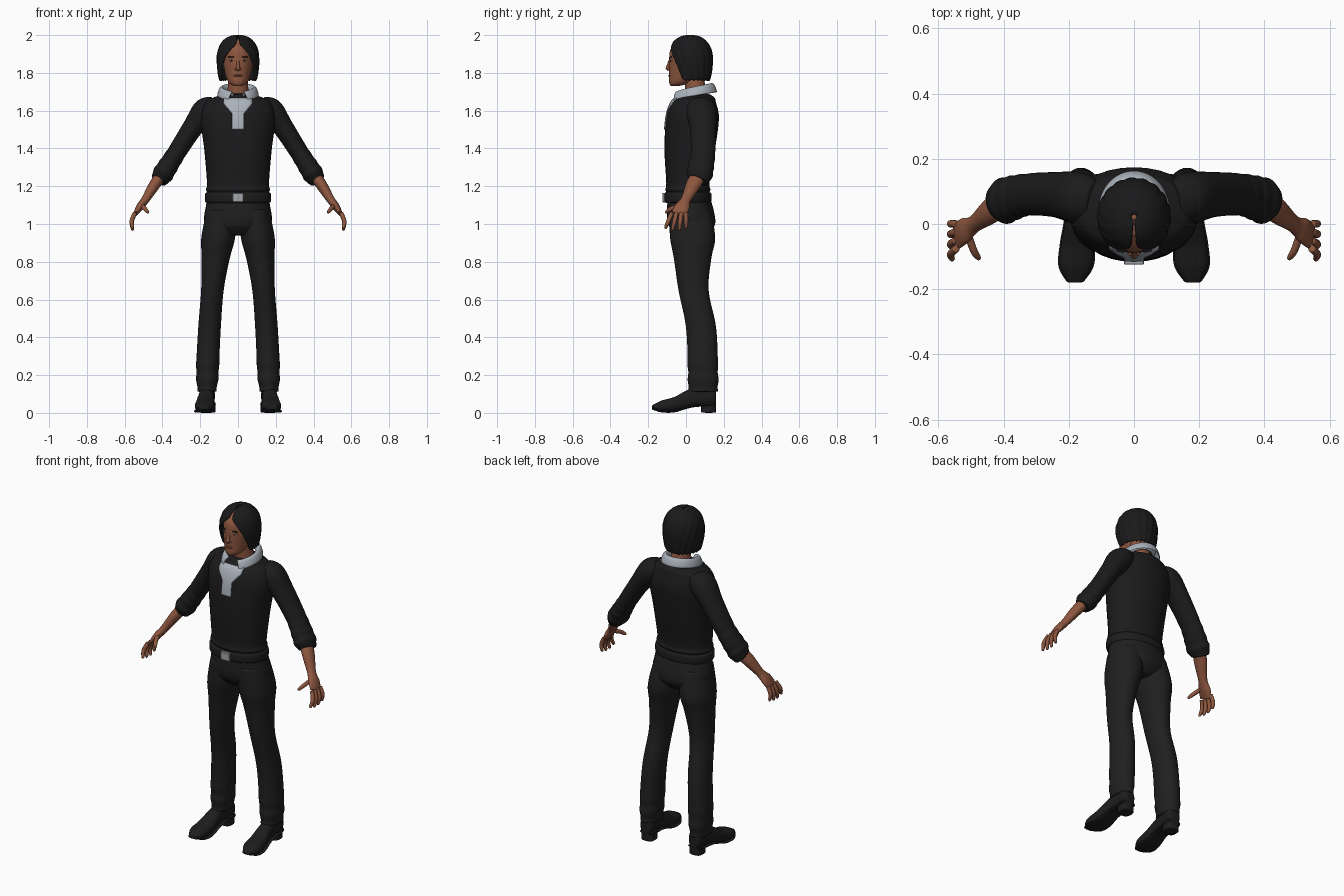
import bpy, bmesh, math
from mathutils import Vector

if "Cube" in bpy.data.objects:
    bpy.data.objects.remove(bpy.data.objects["Cube"], do_unlink=True)

X, Y, Z = Vector((1, 0, 0)), Vector((0, 1, 0)), Vector((0, 0, 1))


def material(name, red, green, blue):
    mat = bpy.data.materials.new(name)
    mat.use_nodes = True
    mat.diffuse_color = (red, green, blue, 1)
    shader = mat.node_tree.nodes["Principled BSDF"]
    shader.inputs["Base Color"].default_value = mat.diffuse_color
    shader.inputs["Roughness"].default_value = .8
    return mat


SWEATER = material("sweater black", .011, .011, .012)
TROUSER = material("trouser black", .014, .014, .014)
HAIR = material("hair black", .01, .01, .011)
SHOE = material("shoe black", .012, .012, .012)
SKIN = material("skin brown", .27, .095, .05)
LIP = material("lip brown", .2, .06, .04)
SHIRT = material("shirt grey", .4, .44, .49)
METAL = material("buckle grey", .36, .38, .41)
EYE = material("eye white", .42, .36, .33)
IRIS = material("iris dark", .03, .015, .01)


def finish(name, bm, mat, mirror=False, solid=0, subsurf=0, smooth=True):
    bmesh.ops.recalc_face_normals(bm, faces=bm.faces)
    for face in bm.faces:
        face.smooth = smooth
    mesh = bpy.data.meshes.new(name)
    bm.to_mesh(mesh)
    bm.free()
    mesh.materials.append(mat)
    ob = bpy.data.objects.new(name, mesh)
    bpy.context.collection.objects.link(ob)
    if mirror:
        ob.modifiers.new("Mirror", "MIRROR").use_mirror_merge = False
    if solid:
        thicken = ob.modifiers.new("Thickness", "SOLIDIFY")
        thicken.thickness, thicken.offset = solid, 0
    if subsurf:
        soften = ob.modifiers.new("Soften", "SUBSURF")
        soften.levels = soften.render_levels = subsurf
    return ob


def spline(keys, steps=8):
    """Smooth curve through key tuples of any length."""
    keys = [Vector(key) for key in keys]
    ends = [keys[0]] + keys + [keys[-1]]
    points = []
    for before, a, b, after in zip(ends, ends[1:], ends[2:], ends[3:]):
        for i in range(steps):
            t = i / steps
            pull_a, pull_b = (b - before) / 2, (after - a) / 2
            points.append(a + pull_a * t + (3 * (b - a) - 2 * pull_a - pull_b) * t * t
                          + (2 * (a - b) + pull_a + pull_b) * t ** 3)
    return points + [keys[-1]]


def loft(name, sections, mat, mirror=False, sides=16, square=1.0):
    """Skin a row of elliptical sections, each (centre, u axis, v axis)."""
    bm = bmesh.new()
    rows = []
    for centre, u, v in sections:
        row = []
        for i in range(sides):
            turn = math.tau * i / sides
            s, t = (math.copysign(abs(w) ** square, w) for w in (math.cos(turn), math.sin(turn)))
            row.append(bm.verts.new(centre + (u * s + v * t) * 1.02))
        rows.append(row)
    for a, b in zip(rows, rows[1:]):
        for i in range(sides):
            bm.faces.new((a[i], a[i - 1], b[i - 1], b[i]))
    bm.faces.new(rows[0])
    bm.faces.new(rows[-1])
    return finish(name, bm, mat, mirror, subsurf=1)


def no_fold(z):
    return 1


def column(name, keys, mat, centre_x=None, square=.95, fold=no_fold):
    """Level sections (z, y, half width, half depth); a pair if centre_x is given."""
    sections = []
    for z, y, width, depth in spline(keys):
        x = centre_x(z) if centre_x else 0
        sections.append((Vector((x, y, z)), X * width * fold(z), Y * depth * fold(z)))
    return loft(name, sections, mat, bool(centre_x), square=square)


def limb(name, keys, mat, mirror=True, sides=16, fold=no_fold):
    """Sections across a path: (x, y, z, radius along y, other radius)."""
    path = spline(keys)
    sections = []
    for i, point in enumerate(path):
        along = Vector((path[min(i + 1, len(path) - 1)] - path[max(i - 1, 0)])[:3]).normalized()
        u = (Y - along * Y.dot(along)).normalized()
        size = fold(point[2])
        sections.append((Vector(point[:3]), u * point[3] * size, along.cross(u) * point[4] * size))
    return loft(name, sections, mat, mirror, sides)


def blob(name, centre, size, mat, mirror=False):
    bm = bmesh.new()
    bmesh.ops.create_uvsphere(bm, u_segments=16, v_segments=10, radius=1)
    bmesh.ops.scale(bm, vec=size, verts=bm.verts)
    bmesh.ops.translate(bm, vec=centre, verts=bm.verts)
    return finish(name, bm, mat, mirror)


def sheet(name, rows, mat, solid=0, subsurf=0):
    """Join rows of points into an open surface."""
    bm = bmesh.new()
    grid = [[bm.verts.new(point) for point in row] for row in rows]
    for a, b in zip(grid, grid[1:]):
        for i in range(1, len(a)):
            bm.faces.new((a[i - 1], a[i], b[i], b[i - 1]))
    return finish(name, bm, mat, solid=solid, subsurf=subsurf)


def open_ring(gap, count):
    """Angles round the back, from one side of a front opening to the other."""
    return [gap + (math.tau - 2 * gap) * i / count for i in range(count + 1)]


# Sweater body and sleeves, with folds towards the rolled cuffs
torso = column("sweater_body", [
    (1.15, .01, .15, .1), (1.18, .01, .17, .12), (1.22, .01, .165, .115), (1.4, .02, .18, .135),
    (1.56, .035, .2, .14), (1.64, .04, .18, .12), (1.67, .05, .13, .1), (1.69, .05, .06, .07)], SWEATER)
limb("sleeves", [
    (.12, .07, 1.64, .06, .04), (.17, .08, 1.6, .08, .07), (.24, .09, 1.51, .07, .055),
    (.33, .09, 1.37, .065, .05), (.4, .07, 1.26, .07, .055), (.42, .06, 1.23, .05, .04)],
    SWEATER, fold=lambda z: 1 + .05 * math.sin(z * 150) * (z < 1.38))

# Trousers
column("trouser_hips", [
    (1.17, .01, .15, .1), (1.1, .02, .17, .12), (1, .03, .175, .125), (.94, .03, .09, .08)], TROUSER)
column("trouser_legs", [
    (1.08, .02, .08, .11), (.93, .035, .09, .12), (.82, .035, .075, .1), (.65, .04, .06, .08),
    (.45, .08, .06, .08), (.22, .09, .06, .08), (.11, .09, .05, .08)], TROUSER,
    centre_x=lambda z: .165 - .07 * z * z, fold=lambda z: 1 + .04 * math.sin(z * 80) * (z < .28))

# Belt and buckle
column("belt", [(z, .01, width, width - .05) for z, width in
                ((1.11, .16), (1.12, .175), (1.16, .175), (1.17, .16))], SHOE)
bm = bmesh.new()
bmesh.ops.create_cube(bm, size=1)
bmesh.ops.scale(bm, vec=(.06, .02, .05), verts=bm.verts)
bmesh.ops.translate(bm, vec=(0, -.115, 1.14), verts=bm.verts)
bmesh.ops.bevel(bm, geom=bm.edges[:], offset=.003, segments=1, affect="EDGES")
finish("belt_buckle", bm, METAL, smooth=False)

# Shoes, from heel to toe: (y, z, half width, half height)
shoe = spline([(.16, .08, .02, .03), (.14, .09, .04, .05), (.03, .08, .04, .05),
               (-.06, .045, .05, .04), (-.13, .035, .05, .03), (-.18, .03, .02, .01)])
uppers, soles = [], []
for y, z, width, height in shoe:
    x = .17 - .06 * y
    uppers.append((Vector((x, y, z)), X * width, Z * height))
    soles.append((Vector((x, y, z - height + .005)), X * (width + .004), Z * .007))
loft("shoes", uppers, SHOE, True, square=.8)
loft("shoe_soles", soles, SHOE, True, square=.7)
column("shoe_heels", [(z, .12, .04, .04) for z in (0, .06)], SHOE, centre_x=lambda z: .16, square=.7)

# Forearms, hands and fingers
limb("forearms_and_palms", [
    (.39, .08, 1.28, .04, .03), (.44, .04, 1.21, .04, .03), (.49, 0, 1.13, .027, .022),
    (.52, -.02, 1.09, .04, .02), (.545, -.04, 1.05, .04, .01)], SKIN)


def finger(name, base, reach, bend):
    base, reach = Vector(base), Vector(reach)
    keys = [(*base, .012, .012), (*(base + reach / 2 + bend), .012, .012),
            (*(base + reach * .9), .009, .009), (*(base + reach), .004, .004)]
    limb(name, keys, SKIN, sides=10)


for i, label in enumerate(("index", "middle", "ring", "little")):
    finger(label + "_fingers", (.545, .025 * i - .075, 1.06),
           (.015, .012 * i - .035, .01 * abs(i - 1.5) - .1), X * .01)
finger("thumbs", (.51, -.03, 1.1), (-.035, -.08, -.04), Y * -.01)

# Neck, head and face
limb("neck", [(0, .06, 1.63, .06, .06), (0, .04, 1.8, .05, .05)], SKIN, mirror=False)
column("head", [
    (1.73, -.06, .02, .02), (1.75, -.03, .05, .06), (1.8, 0, .07, .09), (1.87, .01, .08, .1),
    (1.93, .02, .075, .1), (1.98, .02, .03, .05)], SKIN, square=1)
limb("nose", [(0, -.08, 1.88, .007, .007), (0, -.093, 1.84, .009, .009), (0, -.098, 1.825, .01, .012),
              (0, -.09, 1.815, .008, .008)], SKIN, mirror=False, sides=10)
blob("nostril_wings", (.01, -.09, 1.82), (.008, .009, .007), SKIN, True)
blob("eyebrows", (.035, -.08, 1.884), (.02, .007, .003), HAIR, True)
blob("eyes", (.034, -.075, 1.865), (.013, .009, .005), EYE, True)
blob("irises", (.034, -.08, 1.865), (.005, .006, .005), IRIS, True)
blob("lips", (0, -.085, 1.785), (.023, .01, .006), LIP)
blob("ears", (.08, .02, 1.85), (.01, .02, .03), SKIN, True)

# Hair: a domed crown running down to ragged locks, open over the face
rows = []
for k in range(15):
    t = k / 14
    drop = max(0, 2 * t - 1)
    dome = max(.03, math.sin(min(t, .5) * math.pi))
    width = .106 * dome ** .8 - .014 * drop ** 2
    z = 1.88 + .115 * math.cos(min(t, .5) * math.pi) - .12 * drop
    gap = 1.2 * math.sqrt(max(.001, 1.945 - z) / .19)
    row = []
    for i, turn in enumerate(open_ring(gap, 44)):
        lock = width * (1 + .03 * dome * math.sin(i * 1.9 + k * .3))
        tip = .012 * drop ** 3 * math.sin(i * 2.6)
        row.append((lock * math.sin(turn), .022 - 1.07 * lock * math.cos(turn), z + tip))
    rows.append(row)
sheet("hair", rows, HAIR, solid=.014, subsurf=1)

# Shirt collar: a stand folding over, lower at the front and ending in points
rows = []
for k in range(7):
    t = k / 6
    width = .07 + .04 * t
    row = []
    for turn in open_ring(.3 + .2 * t * t, 28):
        front = math.cos(turn)
        z = 1.725 - .04 * (2 * t - .9) ** 2 - .02 * front - .02 * t * max(0, front) ** 4
        row.append((width * math.sin(turn), .04 - 1.12 * width * front, z))
    rows.append(row)
sheet("shirt_collar", rows, SHIRT, solid=.006, subsurf=1)

# Shirt front: a strip widening to the collar, laid on the sweater
rows = []
for k in range(17):
    t = k / 16
    width = .03 + .045 * min(1, max(0, 2 * t - 1) * 1.6)
    rows.append([(width * i / 4, -.2, 1.5 + .165 * t) for i in range(-4, 5)])
front = sheet("shirt_front", rows, SHIRT)
wrap = front.modifiers.new("Wrap", "SHRINKWRAP")
wrap.target, wrap.wrap_method, wrap.wrap_mode = torso, "PROJECT", "ABOVE_SURFACE"
wrap.use_project_y, wrap.offset = True, .003
thicken = front.modifiers.new("Thickness", "SOLIDIFY")
thicken.thickness, thicken.offset = .006, 0
